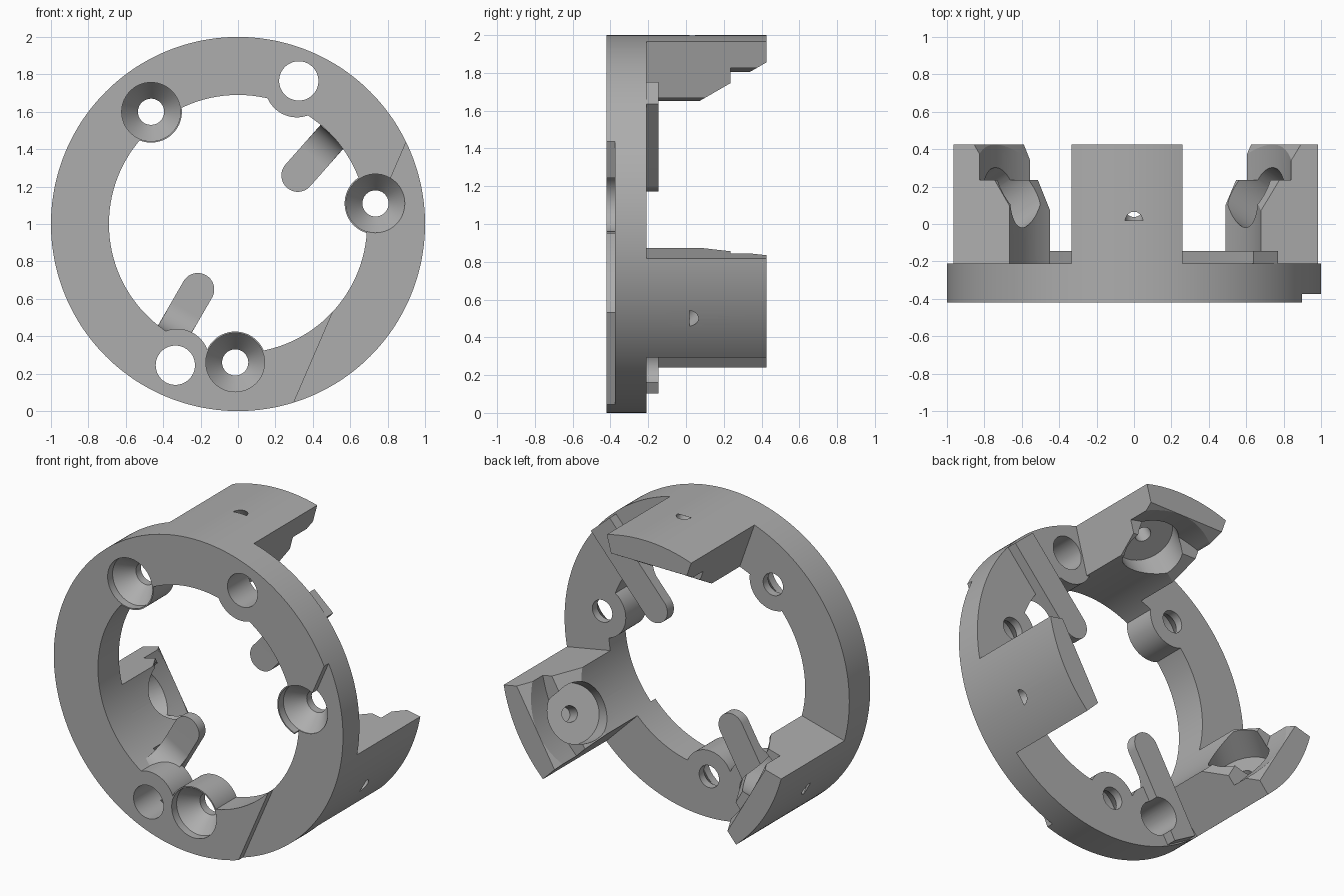
import bpy, bmesh, math
from mathutils import Matrix, Vector

cube = bpy.data.objects.get("Cube")
if cube:
    bpy.data.objects.remove(cube, do_unlink=True)

grey = bpy.data.materials.new("plain_grey")
grey.use_nodes = True
grey.diffuse_color = (0.42, 0.42, 0.42, 1)
grey.node_tree.nodes["Principled BSDF"].inputs["Base Color"].default_value = (0.42, 0.42, 0.42, 1)

FRONT, BACK, END = -0.42, -0.21, 0.425
INNER, STEP = 0.69, 1.5
CENTRE = Vector((0, 0, 1))
Y = Vector((0, 1, 0))


def frame(a, b, c, origin):
    """Matrix whose columns are the axes a, b, c."""
    m = Matrix((a, b, c)).transposed().to_4x4()
    m.translation = origin
    return m


FACE = frame(Vector((1, 0, 0)), Vector((0, 0, 1)), Y, CENTRE)


def new_object(name, bm):
    bmesh.ops.recalc_face_normals(bm, faces=bm.faces)
    mesh = bpy.data.meshes.new(name)
    bm.to_mesh(mesh)
    bm.free()
    mesh.materials.append(grey)
    ob = bpy.data.objects.new(name, mesh)
    bpy.context.collection.objects.link(ob)
    return ob


def prism(name, pts, c0, c1, m=FACE):
    """Flat outline extruded along the third axis of the frame."""
    bm = bmesh.new()
    low, high = [[bm.verts.new(m @ Vector((p[0], p[1], c))) for p in pts] for c in (c0, c1)]
    bm.faces.new(low)
    bm.faces.new(high)
    for i in range(len(pts)):
        j = (i + 1) % len(pts)
        bm.faces.new((low[i], low[j], high[j], high[i]))
    return new_object(name, bm)


def arc(r, a0, a1, step=STEP, cx=0, cy=0):
    n = max(1, round(abs(a1 - a0) / step))
    angles = [math.radians(a0 + (a1 - a0) * i / n) for i in range(n + 1)]
    return [(cx + r * math.cos(a), cy + r * math.sin(a)) for a in angles]


def disc(name, x, z, r, c0, c1, m=FACE):
    return prism(name, arc(r, 0, 360, 6, x, z)[:-1], c0, c1, m)


def sector(name, r0, r1, a0, a1, y0, y1):
    return prism(name, arc(r1, a0, a1) + arc(r0, a1, a0), y0, y1)


def combine(ob, other, operation):
    mod = ob.modifiers.new("combine", "BOOLEAN")
    mod.operation, mod.solver, mod.object = operation, "EXACT", other
    bpy.context.view_layer.objects.active = ob
    bpy.ops.object.modifier_apply(modifier=mod.name)
    bpy.data.objects.remove(other, do_unlink=True)


def cut(ob, other):
    combine(ob, other, "DIFFERENCE")


def finish(ob):
    bpy.ops.object.select_all(action="DESELECT")
    ob.select_set(True)
    bpy.context.view_layer.objects.active = ob
    bpy.ops.object.shade_smooth_by_angle(angle=math.radians(25))


# Base ring, with bosses around the holes
SCREWS = [(-0.465, 0.60), (0.735, 0.11), (-0.015, -0.74)]
PLAIN_HOLES = [(0.325, 0.765), (-0.335, -0.755)]

ring = disc("base_ring", 0, 0, 1, FRONT, BACK)
bpy.data.objects.remove(ring, do_unlink=True)
ring = prism("base_ring", arc(1, 0, 360)[:-1], FRONT, BACK)
cut(ring, prism("opening", arc(INNER, 0, 360)[:-1], -1, 1))
for x, z in SCREWS:
    combine(ring, disc("boss", x, z, 0.165, FRONT, BACK), "UNION")
for x, z in PLAIN_HOLES:
    combine(ring, disc("boss", x * 0.97, z * 0.97, 0.172, FRONT, BACK), "UNION")

# Shallow step on one side of the front face
cut(ring, prism("step", [(0.18, -1.228), (1.02, 0.718), (1.5, 0.718), (1.5, -1.228)], -0.6, -0.375))

# Countersunk screw holes
for x, z in SCREWS:
    bm = bmesh.new()
    rows = []
    for y, r in ((-0.6, 0.157), (-0.37, 0.157), (-0.26, 0.07), (0, 0.07)):
        rows.append([bm.verts.new(FACE @ Vector((*p, y))) for p in arc(r, 0, 360, 6, x, z)[:-1]])
    for a, b in zip(rows, rows[1:]):
        for i in range(len(a)):
            j = (i + 1) % len(a)
            bm.faces.new((a[i], a[j], b[j], b[i]))
    bm.faces.new(rows[0])
    bm.faces.new(rows[-1])
    cut(ring, new_object("countersink", bm))
for x, z in PLAIN_HOLES:
    cut(ring, disc("hole", x, z, 0.105, -1, 0))
finish(ring)

# Three legs, each with a rebated end and a tilted bore
tilt = math.radians(30)
for name, turn in (("top_leg", 0), ("right_leg", 120), ("left_leg", 240)):
    a0, a1 = 75 + turn, 109.5 + turn
    leg = sector(name, INNER, 1, a0, a1, BACK, END)
    cut(leg, sector("rebate", 0.5, 0.855, a0 - 6, a1 + 6, 0.235, 0.6))
    phi = math.radians(90 + turn)
    out = Vector((math.cos(phi), 0, math.sin(phi)))
    axis = Y * math.sin(tilt) - out * math.cos(tilt)
    side = out.cross(Y)
    bore = frame(side, axis.cross(side), axis, CENTRE + out + Y * 0.01)
    cut(leg, disc("chamfer", 0, 0, 0.5, 0.333, 0.7, bore))
    cut(leg, disc("pocket", 0, 0, 0.18, 0.139, 0.7, bore))
    cut(leg, disc("pin_hole", 0, 0, 0.048, 0.005, 0.3, bore))
    finish(leg)

# Two fingers across the back of the ring, with a curved web to its inner wall
for name, tip, angle, hole in (("upper_finger", (0.32, 0.26), 48.5, PLAIN_HOLES[0]),
                               ("lower_finger", (-0.215, -0.35), 240, PLAIN_HOLES[1])):
    a = math.radians(angle)
    along = Vector((math.cos(a), 0, math.sin(a)))
    across = along.cross(Y)
    origin = CENTRE + Vector((tip[0], 0, tip[1]))
    w, root = 0.088, 0.28
    strip = prism(name, arc(w, 90, 270, 6) + [(0.58, -w), (0.58, w)], BACK, -0.145,
                  frame(along, across, Y, origin))
    web = [(root + 0.06, -0.18), (root + 0.06, -0.36)]
    web += arc(0.15, 0, 90, 6, root - 0.15, -0.36) + [(root - 0.15, -0.18)]
    combine(strip, prism("web", web, -w + 0.001, w - 0.001, frame(along, Y, across, origin)), "UNION")
    cut(strip, disc("hole", *hole, 0.105, -1, 0))
    finish(strip)
